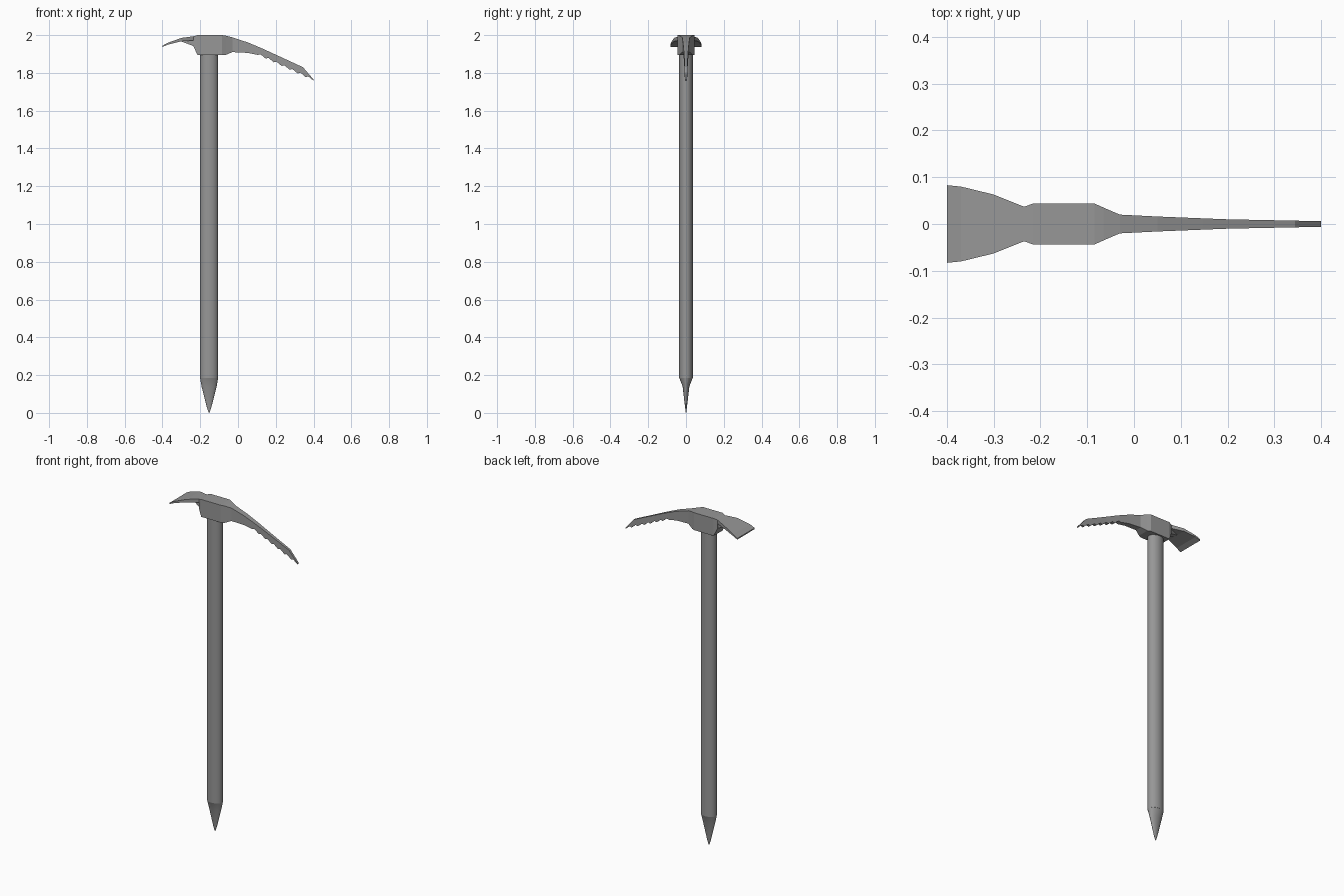
import bpy, bmesh, math

if "Cube" in bpy.data.objects:
    bpy.data.objects.remove(bpy.data.objects["Cube"])

steel = bpy.data.materials.new("steel grey")
steel.diffuse_color = (0.31, 0.31, 0.31, 1)
steel.use_nodes = True
steel.node_tree.nodes["Principled BSDF"].inputs["Base Color"].default_value = steel.diffuse_color


def loft(name, rings, smooth=None):
    """Skin a list of equal-length point rings and cap both ends."""
    bm = bmesh.new()
    vs = [[bm.verts.new(p) for p in r] for r in rings]
    n = len(vs[0])
    for a, b in zip(vs, vs[1:]):
        for i in range(n):
            j = (i + 1) % n
            bm.faces.new((a[i], a[j], b[j], b[i]))
    bm.faces.new(vs[0][::-1])
    bm.faces.new(vs[-1])
    bmesh.ops.recalc_face_normals(bm, faces=bm.faces)
    me = bpy.data.meshes.new(name)
    bm.to_mesh(me)
    bm.free()
    me.materials.append(steel)
    ob = bpy.data.objects.new(name, me)
    bpy.context.collection.objects.link(ob)
    if smooth:
        bpy.ops.object.select_all(action='DESELECT')
        ob.select_set(True)
        bpy.context.view_layer.objects.active = ob
        bpy.ops.object.shade_smooth_by_angle(angle=math.radians(smooth))
    return ob


def bar(name, sections):
    """Loft rectangles along x: (x, half width, top z, bottom z)."""
    return loft(name, [[(x, -w, b), (x, w, b), (x, w, t), (x, -w, t)]
                       for x, w, t, b in sections])


def oval(z, rx, ry, n=24):
    return [(-0.153 + rx * math.cos(2 * math.pi * i / n),
             ry * math.sin(2 * math.pi * i / n), z) for i in range(n)]


def lerp(x, pts):
    for (x0, v0), (x1, v1) in zip(pts, pts[1:]):
        if x <= x1:
            return v0 + (v1 - v0) * (x - x0) / (x1 - x0)
    return pts[-1][1]


# Oval shaft
loft("shaft", [oval(0.185, 0.048, 0.036), oval(1.93, 0.048, 0.036)], 30)

# Spike: shoulder pinched in y, then a taper to the tip
loft("spike", [oval(0.187, 0.048, 0.036), oval(0.14, 0.040, 0.018),
               oval(0.03, 0.012, 0.005), oval(0.008, 0.005, 0.002),
               oval(0.0, 0.001, 0.001)], 20)

# Head block flowing into the toothed pick
top = [(0.05, 1.962), (0.127, 1.93), (0.344, 1.83), (0.40, 1.765)]
width = [(0.05, 0.016), (0.2, 0.010), (0.40, 0.006)]
head = [(-0.235, 0.037, 1.993, 1.94), (-0.215, 0.044, 2.0, 1.895),
        (-0.085, 0.044, 2.0, 1.895), (-0.065, 0.035, 1.997, 1.895),
        (-0.03, 0.020, 1.988, 1.910), (0.05, 0.016, 1.962, 1.906)]
teeth = 7
for i in range(teeth):
    x0 = 0.105 + 0.295 * i / teeth
    z0 = 1.895 - 0.137 * i / teeth
    for dx, dz in ((0, 0), (0.014, 0.004)):
        x = x0 + dx
        head.append((x, lerp(x, width), lerp(x, top), z0 + dz))
    if x0 < 0.344 < x0 + 0.0421:
        head.append((0.344, lerp(0.344, width), 1.83, z0 - 0.006))
head.append((0.40, 0.006, 1.765, 1.758))
head.sort()
bar("head_and_pick", head)

# Flared adze blade
bar("adze", [(-0.40, 0.083, 1.944, 1.937), (-0.37, 0.080, 1.960, 1.950),
             (-0.30, 0.063, 1.985, 1.967), (-0.235, 0.037, 1.994, 1.972),
             (-0.215, 0.043, 1.999, 1.975)])

# Gusset under the adze
bar("adze_gusset", [(-0.30, 0.008, 1.975, 1.966), (-0.23, 0.034, 1.985, 1.94)])
